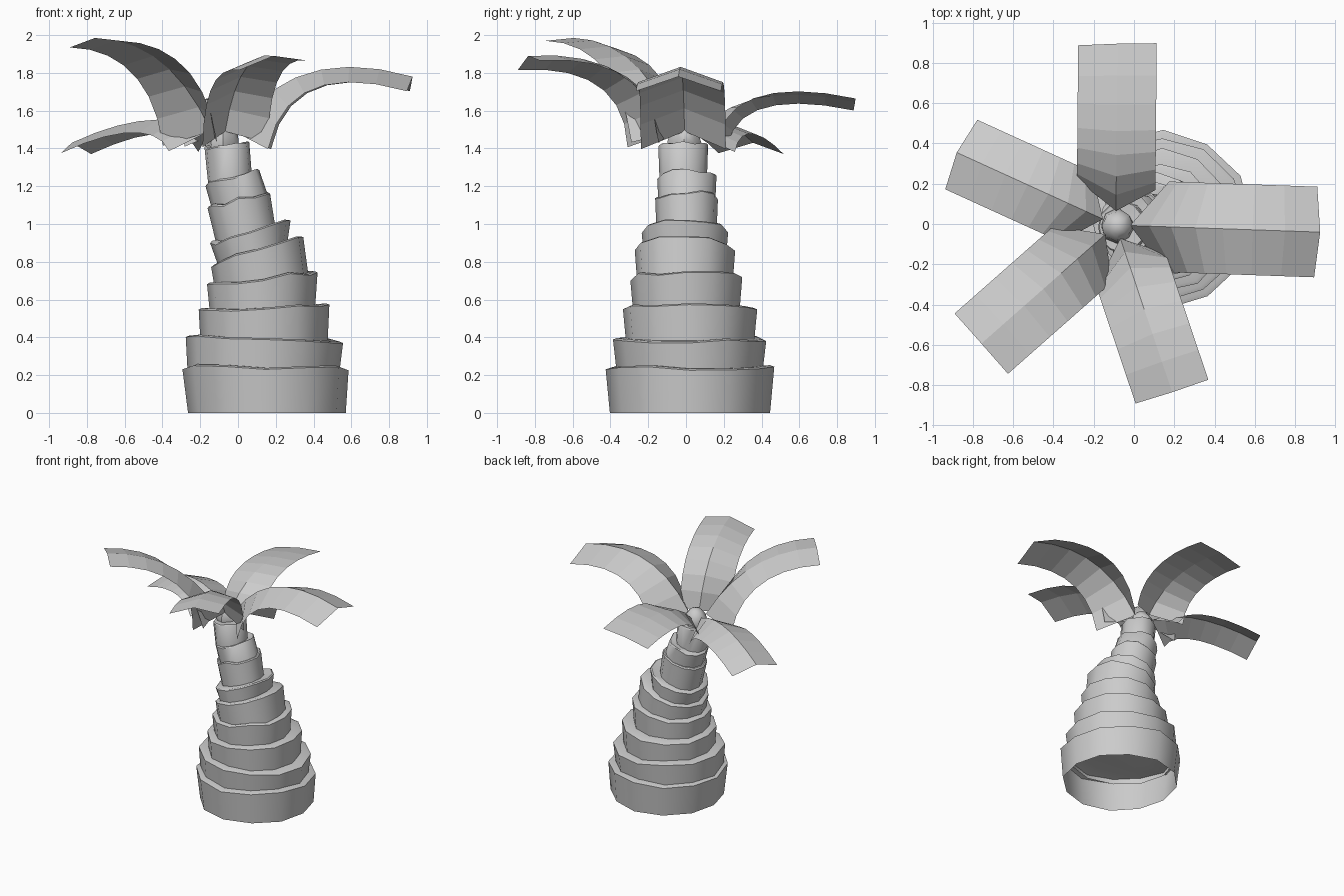
import bpy, bmesh, math, random
from mathutils import Vector

random.seed(4)
old = bpy.data.objects.get("Cube")
if old:
    bpy.data.objects.remove(old)

mat = bpy.data.materials.new("pale_grey")
mat.use_nodes = True
colour = (0.6, 0.6, 0.6, 1)
mat.diffuse_color = colour
mat.node_tree.nodes["Principled BSDF"].inputs["Base Color"].default_value = colour


def finish(name, bm, smooth=False):
    mesh = bpy.data.meshes.new(name)
    bm.normal_update()
    bm.to_mesh(mesh)
    bm.free()
    mesh.materials.append(mat)
    ob = bpy.data.objects.new(name, mesh)
    bpy.context.collection.objects.link(ob)
    if smooth:
        bpy.ops.object.select_all(action='DESELECT')
        ob.select_set(True)
        bpy.context.view_layer.objects.active = ob
        bpy.ops.object.shade_smooth_by_angle(angle=math.radians(40))
    return ob


def loft(bm, loops):
    """Join closed loops of vertices and cap the last one."""
    rings = [[bm.verts.new(p) for p in loop] for loop in loops]
    n = len(rings[0])
    for a, b in zip(rings, rings[1:]):
        for i in range(n):
            j = (i + 1) % n
            bm.faces.new((a[i], a[j], b[j], b[i]))
    bm.faces.new(rings[-1])


def tilted_loop(left, right, ry, cy, jitter, scale=1.0, lift=0.0):
    """Ellipse through a left and a right (x, z) point."""
    cx, cz = (left[0] + right[0]) / 2, (left[1] + right[1]) / 2
    rx, rz = (right[0] - left[0]) / 2, (right[1] - left[1]) / 2
    points = []
    for i, (dr, dz) in enumerate(jitter):
        a = math.tau * i / len(jitter)
        c, s = math.cos(a) * scale * dr, math.sin(a) * scale * dr
        points.append((cx + rx * c, cy + ry * s, cz + rz * c + dz + lift))
    return points


# Trunk rings: bottom left, bottom right, top left, top right, y radius, y centre
RINGS = [
    ((-.27, 0), (.575, 0), (-.30, .24), (.59, .235), .44, .02),
    ((-.26, .21), (.53, .21), (-.27, .40), (.55, .38), .405, .02),
    ((-.20, .36), (.48, .36), (-.21, .54), (.49, .57), .355, .015),
    ((-.15, .53), (.41, .53), (-.165, .67), (.425, .745), .295, 0),
    ((-.12, .65), (.38, .71), (-.14, .78), (.35, .94), .265, -.01),
    ((-.10, .76), (.26, .88), (-.15, .89), (.28, 1.02), .225, -.005),
    ((-.11, .88), (.20, .97), (-.16, 1.08), (.17, 1.17), .165, .005),
    ((-.13, 1.06), (.17, 1.11), (-.17, 1.21), (.11, 1.28), .155, .005),
    ((-.16, 1.21), (.075, 1.24), (-.18, 1.40), (.06, 1.43), .13, -.015),
]
SIDES = 12
for k, (bl, br, tl, tr, ry, cy) in enumerate(RINGS):
    jit = [(random.uniform(.98, 1.02), random.uniform(-.012, .012)) for _ in range(SIDES)]
    flat = [(d, 0) for d, _ in jit]
    bm = bmesh.new()
    loft(bm, [tilted_loop(bl, br, ry * .95, cy, flat),
              tilted_loop(tl, tr, ry, cy, jit),
              tilted_loop(tl, tr, ry, cy, jit, .95, .008),
              tilted_loop(tl, tr, ry, cy, flat, .6, .004)])
    finish(f"trunk_ring_{k + 1}", bm, True)

# Knobbly bud in the crown
bm = bmesh.new()
bmesh.ops.create_uvsphere(bm, u_segments=8, v_segments=6, radius=1)
for v in bm.verts:
    bump = random.uniform(.9, 1.1)
    v.co = Vector((-.08 + .085 * v.co.x * bump, -.01 + .085 * v.co.y * bump,
                   1.43 + .11 * v.co.z))
finish("crown_bud", bm, True)

# Fronds: angle, half width, control point (r, z), tip (r, z),
# then how far the clockwise and anticlockwise edges hang below the ridge
FRONDS = {
    "back": (89.5, .195, (.325, 1.77), (.90, 1.645), -.02, .045),
    "left": (-2, .225, (.38, 1.965), (1.015, 1.78), .08, .08),
    "front": (-71.4, .19, (.29, 1.93), (.876, 1.89), .075, .025),
    "front_right": (-138.6, .2, (.36, 1.975), (.89, 1.985), .05, .015),
    "back_right": (155.5, .19, (.38, 1.64), (.868, 1.43), .065, .06),
}
STEPS = 7


def frond(name, angle, half, control, tip, drop_cw, drop_acw):
    a = math.radians(angle)
    out = Vector((math.cos(a), math.sin(a), 0))
    side = Vector((-out.y, out.x, 0))
    up = Vector((0, 0, 1))
    p0, p1, p2 = Vector((.07, 1.49)), Vector(control), Vector(tip)
    bm = bmesh.new()
    rows = []
    for i in range(STEPS + 1):
        t = i / STEPS
        p = p0 * (1 - t) ** 2 + p1 * 2 * t * (1 - t) + p2 * t * t
        d = ((p1 - p0) * (1 - t) + (p2 - p1) * t).normalized()
        ridge = Vector((-.09, -.005, 0)) + out * p.x + up * p.y
        under = out * d.y - up * d.x
        # the root is cut back to a point at the ridge
        root = (out * .12 - up * .05) * (1 - t) ** 3
        rows.append([bm.verts.new(q) for q in
                     (ridge + root + under * drop_cw - side * half,
                      ridge,
                      ridge + root + under * drop_acw + side * half)])
    for r, s in zip(rows, rows[1:]):
        for j in range(2):
            bm.faces.new((r[j], s[j], s[j + 1], r[j + 1]))
    finish(name + "_frond", bm)


for name, spec in FRONDS.items():
    frond(name, *spec)
